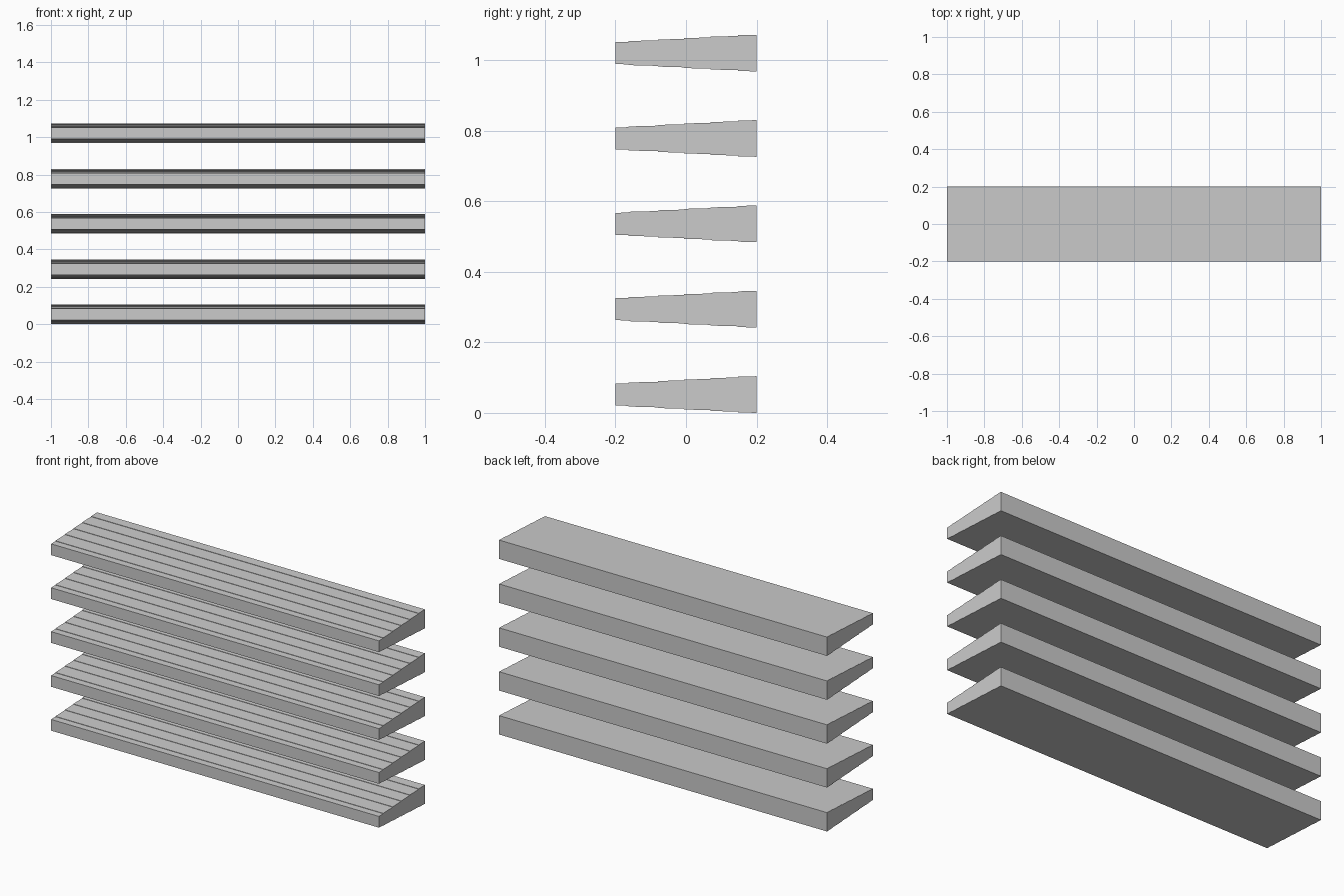
import bpy, bmesh

if "Cube" in bpy.data.objects:
    bpy.data.objects.remove(bpy.data.objects["Cube"])

COUNT, PITCH, MID = 5, 0.242, 0.052
HALF_LENGTH = 1.0
BREAKS = [-0.2, -0.163, -0.08, -0.006, 0.07, 0.147, 0.2]  # step positions in depth
FRONT_HALF, RISER, SLOPE = 0.031, 0.0021, 0.0262

# upper half of the stepped wedge section: gently sloped treads with small risers
upper = []
for i in range(len(BREAKS) - 1):
    for y in (BREAKS[i], BREAKS[i + 1]):
        upper.append((y, FRONT_HALF + i * RISER + (y + 0.2) * SLOPE))
# mirror it for the underside
section = upper + [(y, -z) for y, z in reversed(upper)]


def make_slat(name, z_mid):
    bm = bmesh.new()
    face = bm.faces.new([bm.verts.new((-HALF_LENGTH, y, z)) for y, z in section])
    ext = bmesh.ops.extrude_face_region(bm, geom=[face], use_keep_orig=True)
    moved = [g for g in ext["geom"] if isinstance(g, bmesh.types.BMVert)]
    bmesh.ops.translate(bm, vec=(2 * HALF_LENGTH, 0, 0), verts=moved)
    bmesh.ops.recalc_face_normals(bm, faces=bm.faces)
    mesh = bpy.data.meshes.new(name)
    bm.to_mesh(mesh)
    bm.free()
    obj = bpy.data.objects.new(name, mesh)
    obj.location.z = z_mid
    bpy.context.collection.objects.link(obj)


# stack of identical floating slats
for n in range(COUNT):
    make_slat(f"slat_{n + 1}", MID + n * PITCH)
